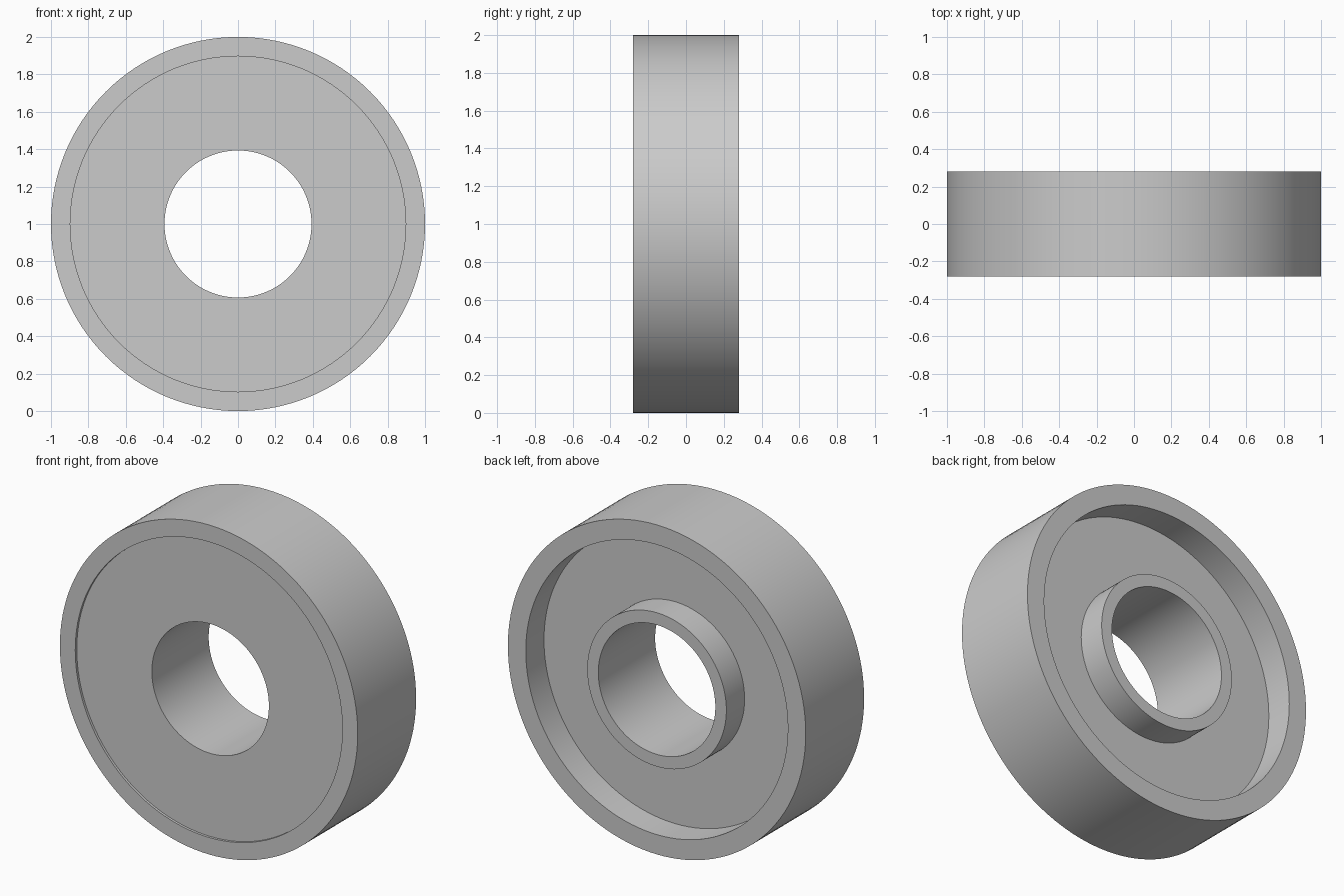
import bpy
import bmesh
import math
from mathutils import Matrix, Vector

cube = bpy.data.objects.get("Cube")
if cube:
    bpy.data.objects.remove(cube, do_unlink=True)

# Main dimensions
SIDES = 128
OUTER, BORE, HUB = 1.0, 0.393, 0.467
FRONT_LIP, BACK_LIP = 0.897, 0.88
HALF = 0.28
FRONT_FLOOR = -HALF + 0.015
BACK_FLOOR = HALF - 0.175

grey = bpy.data.materials.new("light_grey")
grey.use_nodes = True
colour = (0.6, 0.6, 0.6, 1)
grey.diffuse_color = colour
grey.node_tree.nodes["Principled BSDF"].inputs["Base Color"].default_value = colour


def lathe(name, profile, material):
    """Turn a closed (radius, y) profile around the y axis."""
    bm = bmesh.new()
    rings = []
    for i in range(SIDES):
        turn = Matrix.Rotation(2 * math.pi * i / SIDES, 3, "Y")
        rings.append([bm.verts.new(turn @ Vector((0, y, r))) for r, y in profile])
    for i, ring in enumerate(rings):
        following = rings[(i + 1) % SIDES]
        for j in range(len(profile)):
            k = (j + 1) % len(profile)
            bm.faces.new((ring[j], ring[k], following[k], following[j]))
    bmesh.ops.recalc_face_normals(bm, faces=bm.faces)
    mesh = bpy.data.meshes.new(name)
    bm.to_mesh(mesh)
    bm.free()
    mesh.materials.append(material)
    obj = bpy.data.objects.new(name, mesh)
    bpy.context.collection.objects.link(obj)
    obj.location.z = OUTER
    bpy.context.view_layer.objects.active = obj
    obj.select_set(True)
    bpy.ops.object.shade_smooth_by_angle(angle=math.radians(30))
    obj.select_set(False)
    return obj


# Wheel: shallow front recess, deep back recess and a hub around the bore
lathe("wheel_ring", [
    (BORE, FRONT_FLOOR),
    (FRONT_LIP, FRONT_FLOOR),
    (FRONT_LIP, -HALF),
    (OUTER, -HALF),
    (OUTER, HALF),
    (BACK_LIP, HALF),
    (BACK_LIP, BACK_FLOOR),
    (HUB, BACK_FLOOR),
    (HUB, HALF),
    (BORE, HALF),
], grey)
